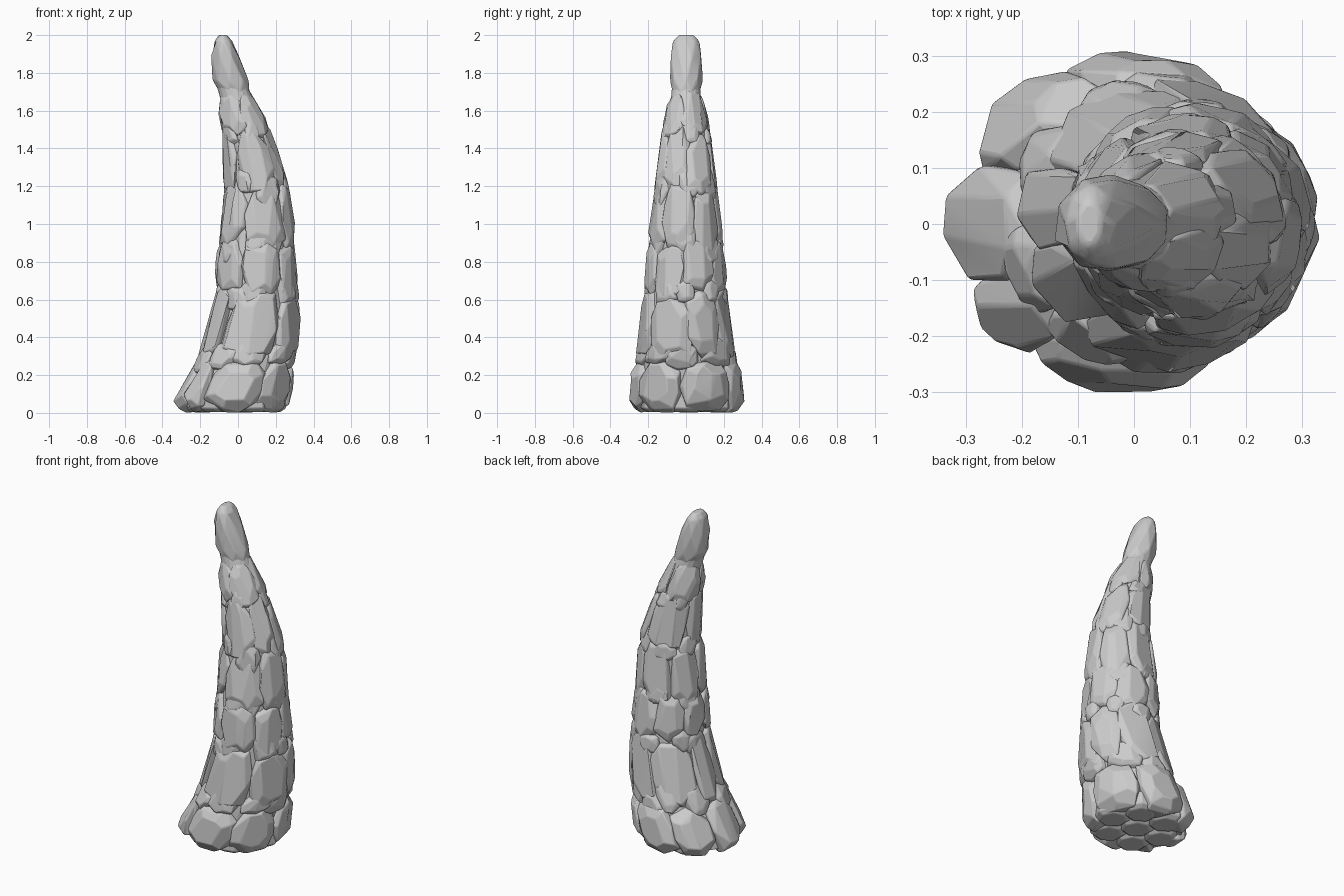
import bpy, bmesh, math, random
from mathutils import Vector

if "Cube" in bpy.data.objects:
    bpy.data.objects.remove(bpy.data.objects["Cube"])

random.seed(11)

# Spire outline: z, x min, x max, y half width
PROFILE = [
    (0.00, -.31, .25, .27), (0.06, -.335, .275, .297), (0.2, -.262, .29, .288), (0.4, -.175, .326, .248),
    (0.6, -.122, .326, .224), (0.8, -.115, .306, .21), (1.0, -.092, .295, .186),
    (1.2, -.076, .272, .171), (1.4, -.076, .207, .146), (1.58, -.106, .137, .116),
    (1.68, -.10, .082, .085), (1.76, -.137, .052, .085), (1.9, -.14, .005, .082),
    (1.97, -.125, -.03, .07), (2.0, -.105, -.055, .045)]


def surface(deg, z, d):
    """Point at an angle and height, d = fraction of the outline radius."""
    z = min(max(z, 0.0), 2.0)
    for a, b in zip(PROFILE, PROFILE[1:]):
        if z <= b[0]:
            f = (z - a[0]) / (b[0] - a[0])
            x0, x1, ry = (a[i] + (b[i] - a[i]) * f for i in (1, 2, 3))
            break
    t = math.radians(deg)
    return Vector(((x0 + x1) / 2 + (x1 - x0) / 2 * d * math.cos(t), ry * d * math.sin(t), z))


def hull_object(name, points, bevel=0.006, merge=16):
    """Faceted convex stone with softened edges."""
    bm = bmesh.new()
    for p in points:
        bm.verts.new(p)
    bmesh.ops.convex_hull(bm, input=bm.verts)
    loose = [v for v in bm.verts if not v.link_faces]
    bmesh.ops.delete(bm, geom=loose, context='VERTS')
    bmesh.ops.dissolve_limit(bm, angle_limit=math.radians(merge), verts=bm.verts, edges=bm.edges)
    bmesh.ops.recalc_face_normals(bm, faces=bm.faces)
    me = bpy.data.meshes.new(name)
    bm.to_mesh(me)
    bm.free()
    ob = bpy.data.objects.new(name, me)
    bpy.context.collection.objects.link(ob)
    mod = ob.modifiers.new("soft_edges", 'BEVEL')
    mod.width, mod.segments, mod.limit_method = bevel, 2, 'ANGLE'
    mod.angle_limit = math.radians(15)
    return ob


def stone(name, deg, z, half_deg, half_h, out=1.0, lean=0.0):
    """Boulder bedded in the surface: flat outer face, sloped rims, buried back."""
    pts = []
    n = random.randint(7, 8)
    start = random.uniform(0, 6.28)
    for size, d in ((.52, 1.025), (.85, .985), (1.0, .88), (.85, .5)):
        for i in range(n):
            t = start + (i + random.uniform(-.25, .25)) / n * 2 * math.pi
            c, s = math.cos(t), math.sin(t)
            k = size / (c ** 4 + s ** 4) ** (1 / 4) * random.uniform(.93, 1.04)
            u, v = k * (c + lean * s), k * (s - lean * c * .5)
            pts.append(surface(deg + u * half_deg, z + v * half_h,
                               out * d * random.uniform(.985, 1.015)))
    return hull_object(name, pts)


# Core that closes the gaps between the stones
bm = bmesh.new()
levels = [0.03 + i * 0.09 for i in range(20)]
rings = [[bm.verts.new(surface(a, z, .87)) for a in range(0, 360, 20)] for z in levels]
for lo, hi in zip(rings, rings[1:]):
    for i in range(18):
        j = (i + 1) % 18
        bm.faces.new((lo[i], lo[j], hi[j], hi[i]))
bm.faces.new(rings[0][::-1])
bm.faces.new(rings[-1])
core_mesh = bpy.data.meshes.new("core")
bm.to_mesh(core_mesh)
bm.free()
bpy.context.collection.objects.link(bpy.data.objects.new("core", core_mesh))

# Main stones in courses: height, half height, (angle, half angle) pairs
COURSES = [
    (.14, .14, [(268, 36), (325, 31), (25, 33), (84, 30), (133, 26), (180, 25), (218, 18)]),
    (.47, .19, [(268, 40), (338, 35), (25, 27), (70, 28), (122, 37), (172, 21), (209, 23)]),
    (.77, .14, [(278, 34), (332, 29), (20, 30), (72, 32), (121, 28), (166, 25), (217, 34)]),
    (1.02, .17, [(287, 43), (345, 34), (40, 30), (95, 33), (150, 31), (214, 38)]),
    (1.33, .165, [(278, 44), (338, 32), (28, 35), (108, 51), (192, 43)]),
    (1.58, .115, [(232, 53), (312, 48), (30, 53), (130, 57)])]
for c, (z, h, spots) in enumerate(COURSES):
    for i, (deg, half) in enumerate(spots):
        dz = random.uniform(-.2, .2) * h if c and i else 0
        lean = random.uniform(-.25, .25) if c and i else 0
        stone(f"stone_{c}_{i}", deg, z + dz, half, h * random.uniform(.95, 1.1),
              random.uniform(.99, 1.015), lean)

# Small filler stones wedged into the joints
JOINTS = [(.31, 9, .07), (.64, 8, .07), (.89, 7, .07), (1.19, 6, .07), (1.46, 5, .06)]
for c, (z, count, h) in enumerate(JOINTS):
    for i in range(count):
        deg = 360 / count * (i + random.uniform(-.3, .3))
        stone(f"filler_{c}_{i}", deg, z + random.uniform(-.04, .04),
              random.uniform(16, 27), h * random.uniform(.8, 1.4), .965, random.uniform(-.4, .4))

# Flat-bottomed stones under the base: one in the middle, a ring around it
spots = [(-.02, 0)] + [(-.02 + .17 * math.cos(i * 1.05), .16 * math.sin(i * 1.05)) for i in range(6)]
for i, (cx, cy) in enumerate(spots):
    hull_object(f"base_stone_{i}", [
        Vector((cx + r * math.cos(a * .9), cy + r * math.sin(a * .9), z))
        for r, z in ((.075, .004), (.105, .025), (.105, .1)) for a in range(7)])

# Tall leaning tip stone
tip = [surface(a + 22 * k, z, d * random.uniform(.97, 1.04))
       for k, (z, d) in enumerate(((1.64, .55), (1.70, .88), (1.76, 1.02), (1.89, 1.02), (1.97, 1), (2.0, .9)))
       for a in range(0, 360, 45)]
hull_object("tip_stone", tip, .008, 14)

# Smooth only the softened edges
bpy.ops.object.select_all(action='SELECT')
bpy.context.view_layer.objects.active = bpy.data.objects["tip_stone"]
bpy.ops.object.shade_smooth_by_angle(angle=math.radians(16))
